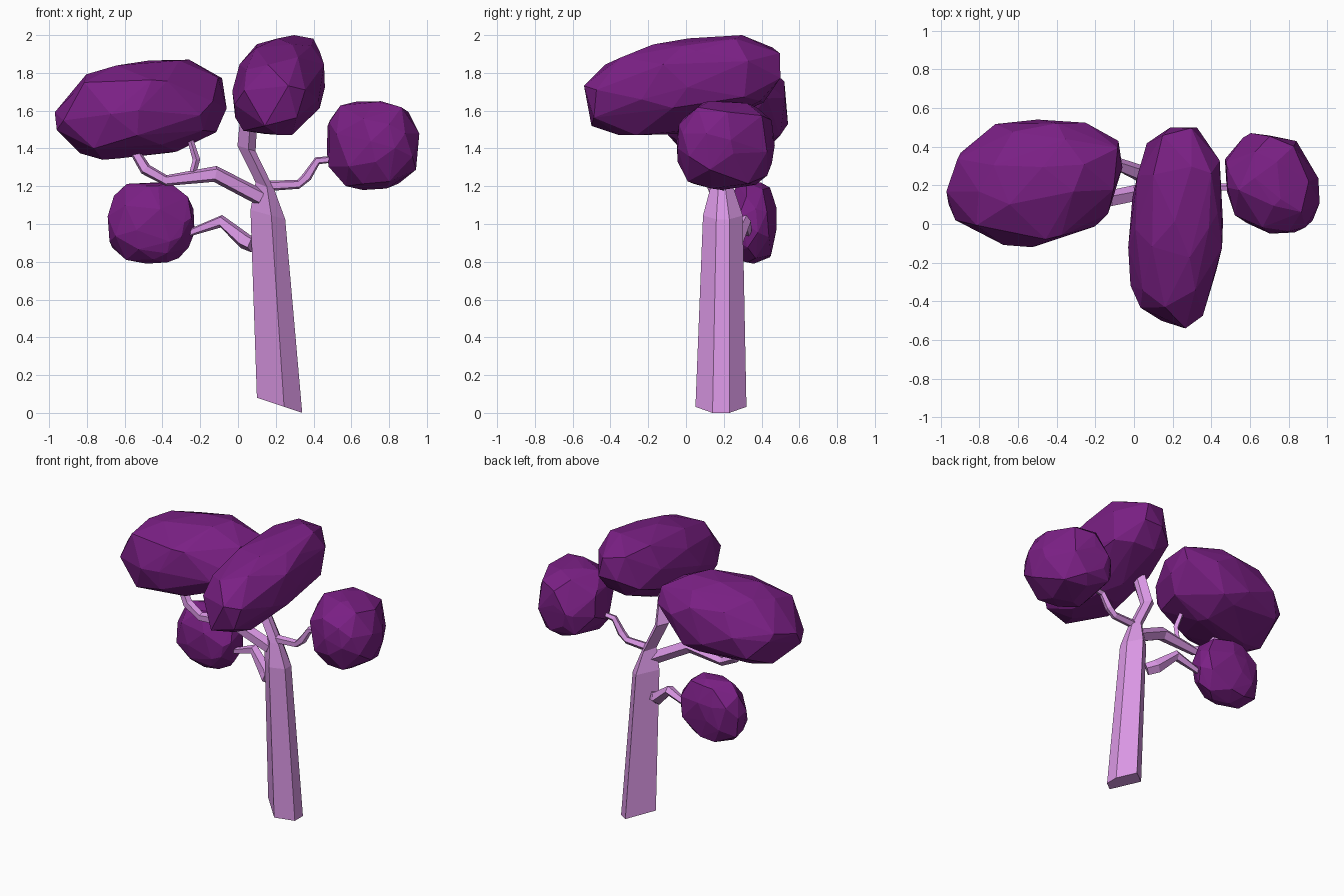
import bpy, bmesh, math, random
from mathutils import Vector, Euler

if "Cube" in bpy.data.objects:
    bpy.data.objects.remove(bpy.data.objects["Cube"])


def material(name, rgb):
    m = bpy.data.materials.new(name)
    m.diffuse_color = (*rgb, 1)
    m.use_nodes = True
    m.node_tree.nodes["Principled BSDF"].inputs["Base Color"].default_value = m.diffuse_color
    return m


BARK = material("pale lilac bark", (0.70, 0.31, 0.78))
LEAF = material("deep purple foliage", (0.195, 0.014, 0.232))


def finish(bm, name, mat):
    bmesh.ops.recalc_face_normals(bm, faces=bm.faces)
    me = bpy.data.meshes.new(name)
    bm.to_mesh(me)
    bm.free()
    me.materials.append(mat)
    ob = bpy.data.objects.new(name, me)
    bpy.context.collection.objects.link(ob)
    return ob


def skin(rings, name):
    """Join rings of points into a capped flat-sided tube."""
    bm = bmesh.new()
    loops = [[bm.verts.new(p) for p in r] for r in rings]
    n = len(loops[0])
    for a, b in zip(loops, loops[1:]):
        for i in range(n):
            j = (i + 1) % n
            bm.faces.new((a[i], a[j], b[j], b[i]))
    bm.faces.new(loops[0])
    bm.faces.new(loops[-1])
    return finish(bm, name, BARK)


def branch(name, path, sides=5):
    """Tapered limb along (x, y, z, radius) points."""
    pts = [Vector(p[:3]) for p in path]
    rings = []
    for i, p in enumerate(pts):
        t = (pts[min(i + 1, len(pts) - 1)] - pts[max(i - 1, 0)]).normalized()
        u = Vector((0, 1, 0))
        u = (u - t * u.dot(t)).normalized()
        v = t.cross(u)
        r = path[i][3]
        rings.append([p + r * (u * math.cos(a) + v * math.sin(a))
                      for a in (math.tau * k / sides for k in range(sides))])
    return skin(rings, name)


def foliage(name, lo, hi, seed, square=2.5, zx=0, zy=0, xy=0, xz=0):
    """Faceted clump: squared-off, sheared sphere fitted to a box."""
    rnd = random.Random(seed)
    src = bmesh.new()
    bmesh.ops.create_icosphere(src, subdivisions=2, radius=1)
    rot = Euler([rnd.uniform(0, 6) for _ in range(3)]).to_matrix()
    pts = []
    for vert in src.verts:
        d = (rot @ vert.co + Vector([rnd.uniform(-.2, .2) for _ in range(3)])).normalized()
        d /= sum(abs(c) ** square for c in d) ** (1 / square)
        d *= rnd.uniform(0.97, 1.03)
        pts.append(Vector((d.x + xy * d.y + xz * d.z, d.y, d.z + zx * d.x + zy * d.y)))
    src.free()
    mn = [min(p[k] for p in pts) for k in range(3)]
    mx = [max(p[k] for p in pts) for k in range(3)]
    bm = bmesh.new()
    for p in pts:
        bm.verts.new([lo[k] + (p[k] - mn[k]) / (mx[k] - mn[k]) * (hi[k] - lo[k])
                      for k in range(3)])
    bmesh.ops.convex_hull(bm, input=bm.verts)
    bmesh.ops.delete(bm, geom=[v for v in bm.verts if not v.link_faces], context='VERTS')
    return finish(bm, name, LEAF)


# Trunk: five-sided, slanted foot, narrowing into the leader
SECTION = [(1, -.33), (1, .33), (.2, 1), (-1, .03), (.2, -1)]
LOOPS = [  # centre x, y, z, half width x, half width y, slant
    (.22, .185, .04, .12, .135, -.04),
    (.158, .195, 1.05, .092, .105, -.025),
    (.143, .19, 1.20, .05, .06, -.02),
    (.045, .19, 1.40, .048, .055, -.015),
    (.06, .13, 1.60, .045, .06, 0)]
skin([[(cx + u * rx, cy + v * ry, cz + u * s) for u, v in SECTION]
      for cx, cy, cz, rx, ry, s in LOOPS], "trunk")

# Limbs
branch("upper_left_branch", [(.12, .18, 1.14, .045), (-.12, .13, 1.265, .045),
                             (-.38, .14, 1.23, .03), (-.49, .15, 1.29, .033),
                             (-.57, .17, 1.42, .025)])
branch("left_twig", [(-.245, .14, 1.25, .018), (-.22, .15, 1.34, .02),
                     (-.26, .17, 1.47, .015)], 4)
branch("lower_left_branch", [(.08, .22, .89, .042), (.035, .26, .91, .045),
                             (-.09, .31, 1.015, .035), (-.28, .33, .945, .018)])
branch("right_branch", [(.12, .19, 1.20, .03), (.32, .19, 1.21, .025),
                        (.365, .19, 1.25, .027), (.42, .19, 1.335, .022),
                        (.52, .19, 1.345, .018)])

# Foliage clumps
foliage("left_foliage", (-.97, -.12, 1.34), (-.06, .54, 1.87), 3, 2.5, zx=.2, zy=.05, xy=.15)
foliage("top_foliage", (-.03, -.54, 1.47), (.46, .50, 2.0), 8, 2.4, zy=.38, xy=.12, xz=.12)
foliage("right_foliage", (.47, -.05, 1.18), (.96, .47, 1.65), 5, 2.8, xy=-.15)
foliage("lower_left_foliage", (-.69, .21, .79), (-.23, .48, 1.22), 12, 2.7)
